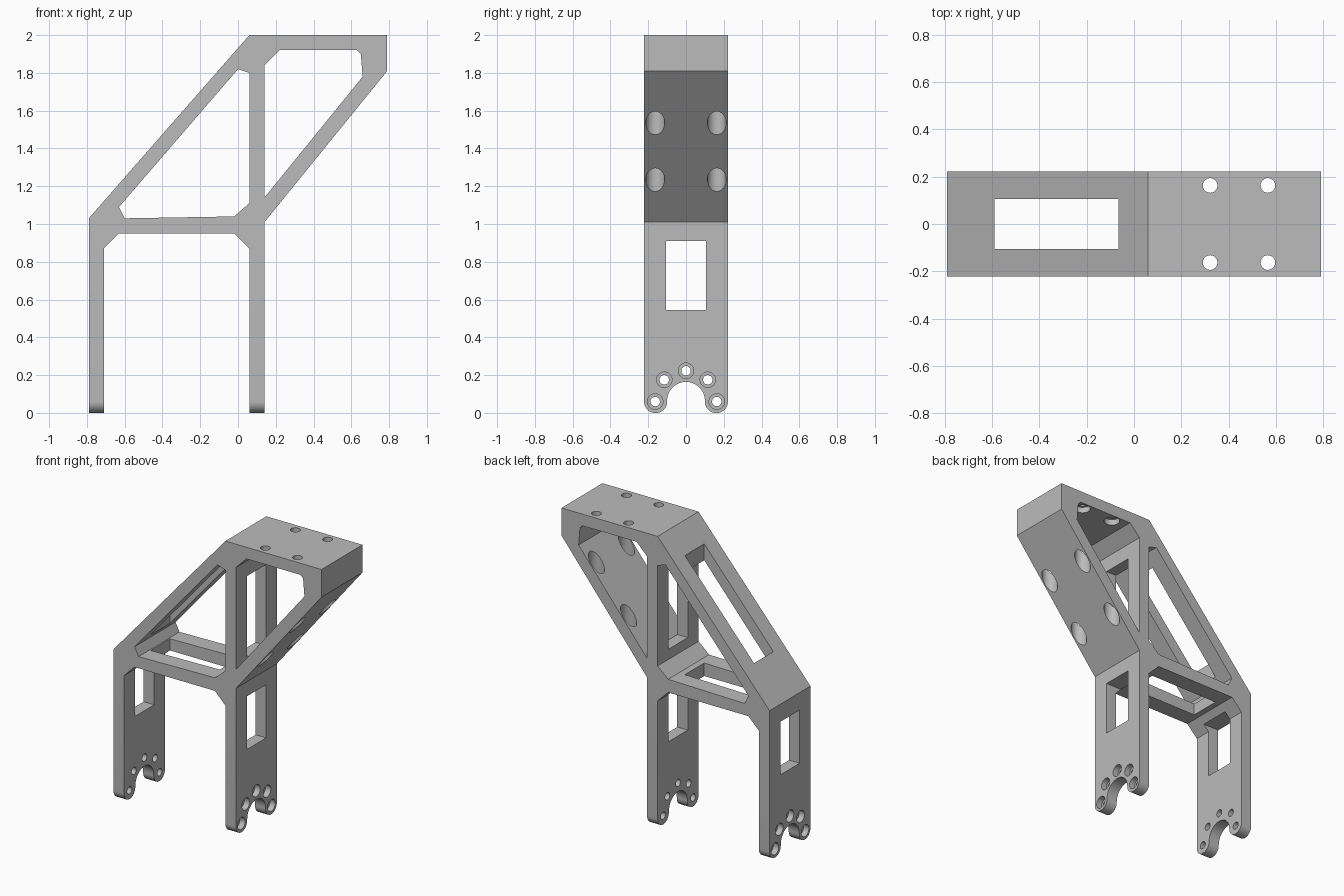
import bpy, bmesh
from math import sin, cos, pi, radians
from mathutils import Vector

cube = bpy.data.objects.get("Cube")
if cube:
    bpy.data.objects.remove(cube, do_unlink=True)

HALF = 0.222     # half depth of the bracket
WIN = 0.105      # half width of every window
FOOT_Z = 0.06    # centre height of the rounded feet

grey = bpy.data.materials.new("plain grey")
grey.use_nodes = True
grey.diffuse_color = (0.5, 0.5, 0.5, 1)
grey.node_tree.nodes["Principled BSDF"].inputs["Base Color"].default_value = (0.5, 0.5, 0.5, 1)


def prism(name, points, start, sweep):
    """Extrude a closed outline; start maps an outline point to 3D."""
    bm = bmesh.new()
    face = bm.faces.new([bm.verts.new(start(*p)) for p in points])
    grown = bmesh.ops.extrude_face_region(bm, geom=[face])["geom"]
    bmesh.ops.translate(bm, vec=sweep, verts=[v for v in grown if isinstance(v, bmesh.types.BMVert)])
    bmesh.ops.recalc_face_normals(bm, faces=bm.faces)
    mesh = bpy.data.meshes.new(name)
    bm.to_mesh(mesh)
    bm.free()
    ob = bpy.data.objects.new(name, mesh)
    bpy.context.collection.objects.link(ob)
    mesh.materials.append(grey)
    return ob


def side_prism(name, points, half):
    return prism(name, points, lambda x, z: (x, -half, z), Vector((0, 2 * half, 0)))


def end_prism(name, points, x0, x1):
    return prism(name, points, lambda y, z: (x0, y, z), Vector((x1 - x0, 0, 0)))


def arc(cx, cy, r, a0, a1, n):
    return [(cx + r * cos(radians(a0 + (a1 - a0) * i / n)),
             cy + r * sin(radians(a0 + (a1 - a0) * i / n))) for i in range(n + 1)]


def circle(cx, cy, r):
    return arc(cx, cy, r, 0, 360, 32)[:-1]


def rect(a0, a1, b0, b1):
    return [(a0, b0), (a1, b0), (a1, b1), (a0, b1)]


def combine(body, cutter, operation="DIFFERENCE"):
    cutter.hide_render = True
    mod = body.modifiers.new("cut", "BOOLEAN")
    mod.operation = operation
    mod.solver = "EXACT"
    mod.object = cutter
    bpy.context.view_layer.objects.active = body
    bpy.ops.object.modifier_apply(modifier=mod.name)
    bpy.data.objects.remove(cutter, do_unlink=True)


# Frame outline with two legs, sloping strut and overhanging head
bracket = side_prism("bracket_frame", [
    (-0.79, 0), (-0.79, 1.03), (0.06, 2), (0.79, 2), (0.79, 1.81), (0.14, 1.01), (0.14, 0),
    (0.06, 0), (0.06, 0.87), (-0.02, 0.95), (-0.63, 0.95), (-0.71, 0.87), (-0.71, 0)], HALF)

# Openings through the frame from front to back
combine(bracket, side_prism("rear_opening", [
    (-0.63, 1.09), (0, 1.82), (0.06, 1.8), (0.06, 1.11), (-0.02, 1.04), (-0.6, 1.03)], 0.4))
combine(bracket, side_prism("head_opening", [
    (0.14, 1.14), (0.66, 1.78), (0.65, 1.9), (0.63, 1.92), (0.22, 1.92), (0.14, 1.84)], 0.4))

# Rounded feet with an arch between them
feet = (arc(-0.161, FOOT_Z, HALF - 0.161, 180, 360, 20) + arc(0, FOOT_Z + 0.004, 0.1, 180, 0, 28)
        + arc(0.161, FOOT_Z, HALF - 0.161, 180, 360, 20) + [(HALF, 2.2), (-HALF, 2.2)])
combine(bracket, end_prism("foot_outline", feet, -1, 1), "INTERSECT")

# Windows in the legs, the centre post, and the sloping and level struts
combine(bracket, end_prism("leg_windows", rect(-WIN, WIN, 0.545, 0.91), -1, 1))
combine(bracket, end_prism("post_window", rect(-WIN, WIN, 1.18, 1.735), 0.03, 0.17))
combine(bracket, side_prism("strut_windows", rect(-0.59, -0.065, 0.9, 2), WIN))

# Ring of screw holes in each leg, recessed on the outer face
for i in range(5):
    y, z = 0.163 * cos(i * pi / 4), FOOT_Z + 0.163 * sin(i * pi / 4)
    combine(bracket, end_prism("screw_hole", circle(y, z, 0.025), -1, 1))
    for x0, x1 in ((-1, -0.75), (0.1, 1)):
        combine(bracket, end_prism("screw_recess", circle(y, z, 0.041), x0, x1))

# Vertical bolt holes in the head, with wider access holes below
for x in (0.322, 0.566):
    for y in (-0.163, 0.163):
        for r, top in ((0.031, 2.2), (0.05, 1.96)):
            combine(bracket, prism("bolt_hole", circle(x, y, r),
                                   lambda a, b: (a, b, 1.05), Vector((0, 0, top - 1.05))))

# Smooth the round walls, keep the corners sharp
bpy.ops.object.select_all(action="DESELECT")
bracket.select_set(True)
bpy.context.view_layer.objects.active = bracket
bpy.ops.object.shade_smooth_by_angle(angle=radians(25))
